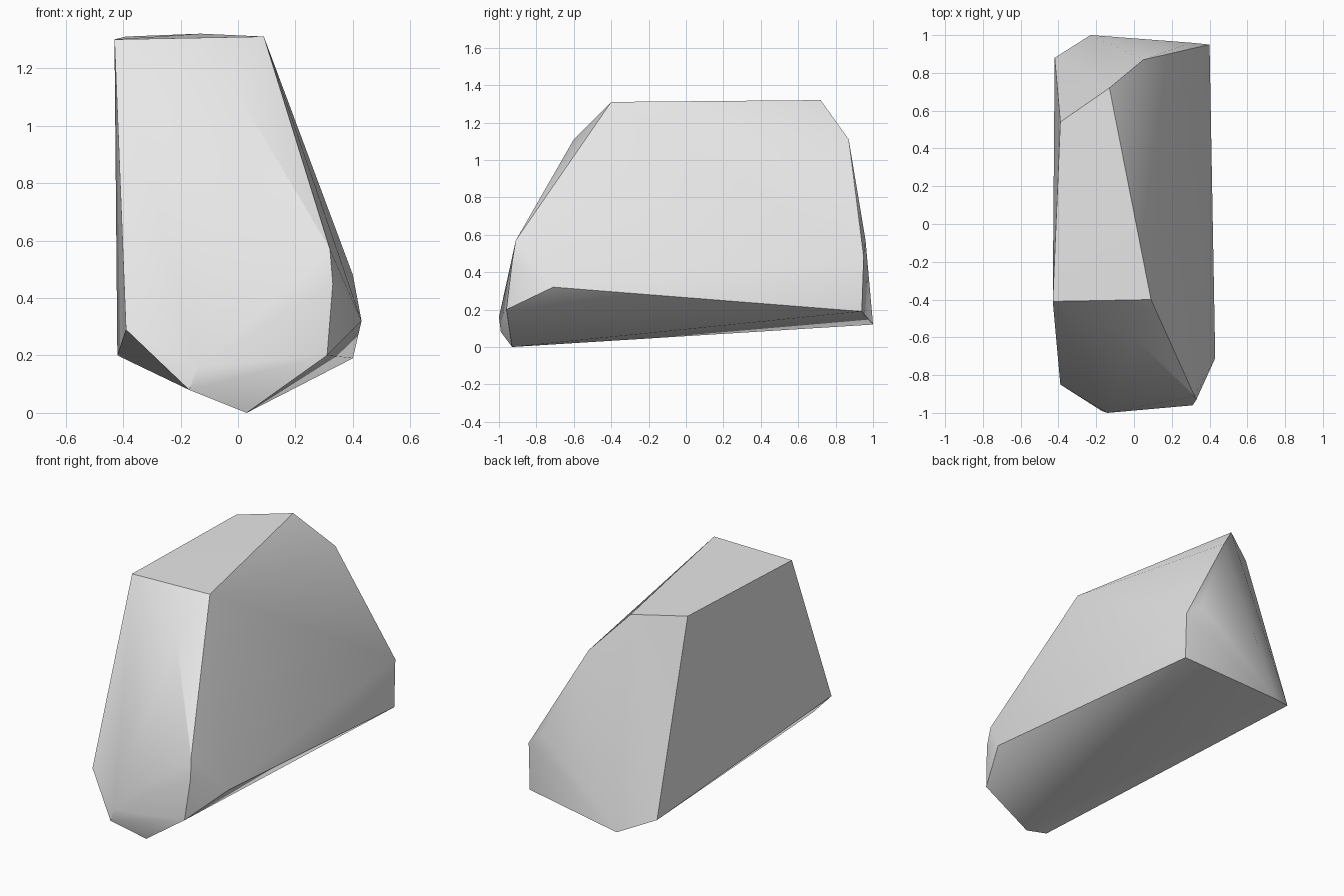
import bpy
import bmesh
import math

cube = bpy.data.objects.get("Cube")
if cube:
    bpy.data.objects.remove(cube, do_unlink=True)

# Stone colour
stone = bpy.data.materials.new("light_grey_stone")
stone.use_nodes = True
grey = (0.8, 0.8, 0.8, 1)
stone.diffuse_color = grey
stone.node_tree.nodes["Principled BSDF"].inputs["Base Color"].default_value = grey

# Corner points of the chipped boulder, grouped by region
top_corners = [(-.43, -.41, 1.3), (.09, -.4, 1.31), (-.13, .72, 1.32), (-.39, .54, 1.31)]
front_corners = [(0, -.6, 1.11), (.32, -.91, .57), (.33, -.93, .45), (.31, -.96, .2),
                 (-.14, -1, .16), (-.17, -.99, .08), (-.39, -.85, .29)]
back_corners = [(.05, .87, 1.11), (.3, .96, .57), (.4, .95, .48),
                (.4, .94, .19), (-.23, 1, .12), (-.42, .88, .2)]
low_corners = [(.03, -.93, 0), (.43, -.71, .32)]

# Wrap the corners in a convex skin
bm = bmesh.new()
for point in top_corners + front_corners + back_corners + low_corners:
    bm.verts.new(point)
bmesh.ops.convex_hull(bm, input=bm.verts[:])
loose = [v for v in bm.verts if not v.link_faces]
bmesh.ops.delete(bm, geom=loose, context='VERTS')
bmesh.ops.recalc_face_normals(bm, faces=bm.faces[:])

mesh = bpy.data.meshes.new("boulder")
bm.to_mesh(mesh)
bm.free()
mesh.materials.append(stone)
boulder = bpy.data.objects.new("boulder", mesh)
bpy.context.collection.objects.link(boulder)

# Soft shading across shallow facets, crisp chipped edges
bpy.ops.object.select_all(action='DESELECT')
boulder.select_set(True)
bpy.context.view_layer.objects.active = boulder
bpy.ops.object.shade_smooth_by_angle(angle=math.radians(30))
